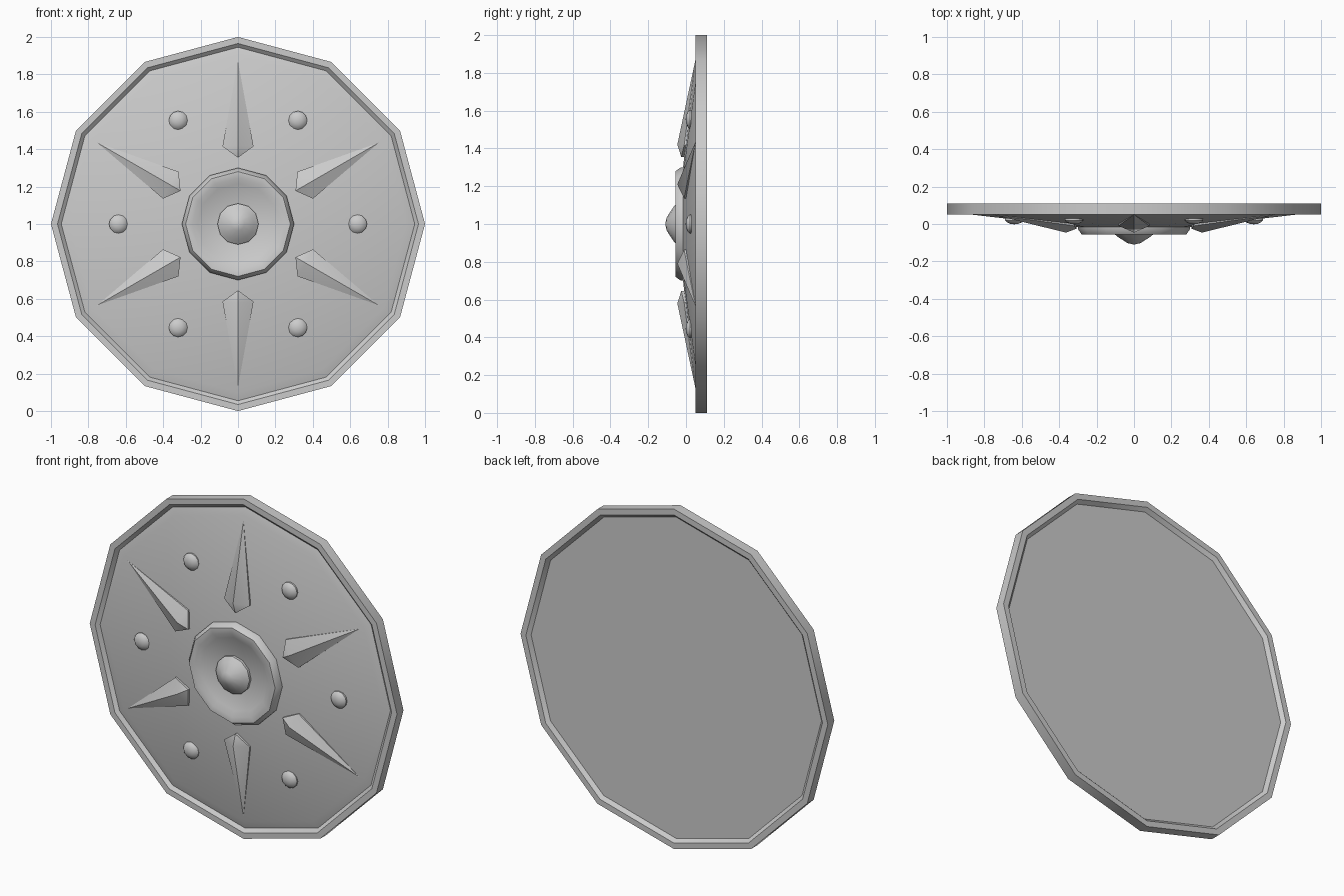
import bpy, bmesh
from math import sin, cos, radians, tau

if "Cube" in bpy.data.objects:
    bpy.data.objects.remove(bpy.data.objects["Cube"])

CZ = 1.0  # height of the shield's centre


def finish(bm, name):
    bmesh.ops.remove_doubles(bm, verts=bm.verts, dist=1e-5)
    bmesh.ops.recalc_face_normals(bm, faces=bm.faces)
    me = bpy.data.meshes.new(name)
    bm.to_mesh(me)
    bm.free()
    ob = bpy.data.objects.new(name, me)
    bpy.context.collection.objects.link(ob)
    bpy.ops.object.select_all(action='DESELECT')
    ob.select_set(True)
    bpy.context.view_layer.objects.active = ob
    bpy.ops.object.shade_smooth_by_angle(angle=radians(35))
    return ob


def lathe(name, profile, sides=12, centre=(0, 0, CZ)):
    """Spin (radius, y) points around the y axis; radius 0 becomes a pole."""
    bm = bmesh.new()
    rings = []
    for r, y in profile:
        n = 1 if r == 0 else sides
        rings.append([bm.verts.new((centre[0] + r * cos(tau * i / sides), centre[1] + y,
                                    centre[2] + r * sin(tau * i / sides))) for i in range(n)])
    for a, b in zip(rings, rings[1:]):
        for i in range(sides):
            j = (i + 1) % sides
            quad = [a[i % len(a)], a[j % len(a)], b[j % len(b)], b[i % len(b)]]
            bm.faces.new(list(dict.fromkeys(quad)))
    return finish(bm, name)


# Shield body: shallow cone front, raised rim, recessed flat back
lathe("shield_body", [(0, -0.018), (0.28, -0.018), (0.9, 0.054), (0.945, 0.068), (0.965, 0.05),
                      (1, 0.05), (1, 0.11), (0.965, 0.11), (0.945, 0.09), (0, 0.09)])

# Central ring with sunken disc, and pointed boss
lathe("centre_ring", [(0.3, 0.0), (0.3, -0.027), (0.28, -0.055), (0.245, -0.055),
                      (0.215, -0.035), (0, -0.035)])
lathe("boss", [(0.11, -0.02), (0.11, -0.05), (0.085, -0.07), (0.035, -0.102), (0, -0.11)])


def spike(name, angle):
    """Kite-shaped ridged spike pointing outward; points are (radial, sideways, y)."""
    bm = bmesh.new()
    c, s = cos(angle), sin(angle)

    def vert(r, t, y):
        return bm.verts.new((r * c - t * s, y, CZ + r * s + t * c))
    outline = [(0.355, 0, -0.025), (0.415, 0.083, -0.01), (0.87, 0, 0.05), (0.415, -0.083, -0.01)]
    top = [vert(*p) for p in outline]
    base = [vert(r, t, max(y + 0.02, 0.02)) for r, t, y in outline]
    ridge = vert(0.42, 0, -0.046)
    for i in range(4):
        j = (i + 1) % 4
        bm.faces.new((top[i], top[j], ridge))
        bm.faces.new((top[i], base[i], base[j], top[j]))
    bm.faces.new(base)
    return finish(bm, name)


# Six spikes alternating with six round studs
for k in range(6):
    spike(f"spike_{k + 1}", radians(90 + 60 * k))
    a = radians(60 * k)
    lathe(f"stud_{k + 1}", [(0.05, 0.035), (0.05, 0.02), (0.04, 0.009), (0.022, 0.001), (0, -0.002)],
          centre=(0.64 * cos(a), 0, CZ + 0.64 * sin(a)))
